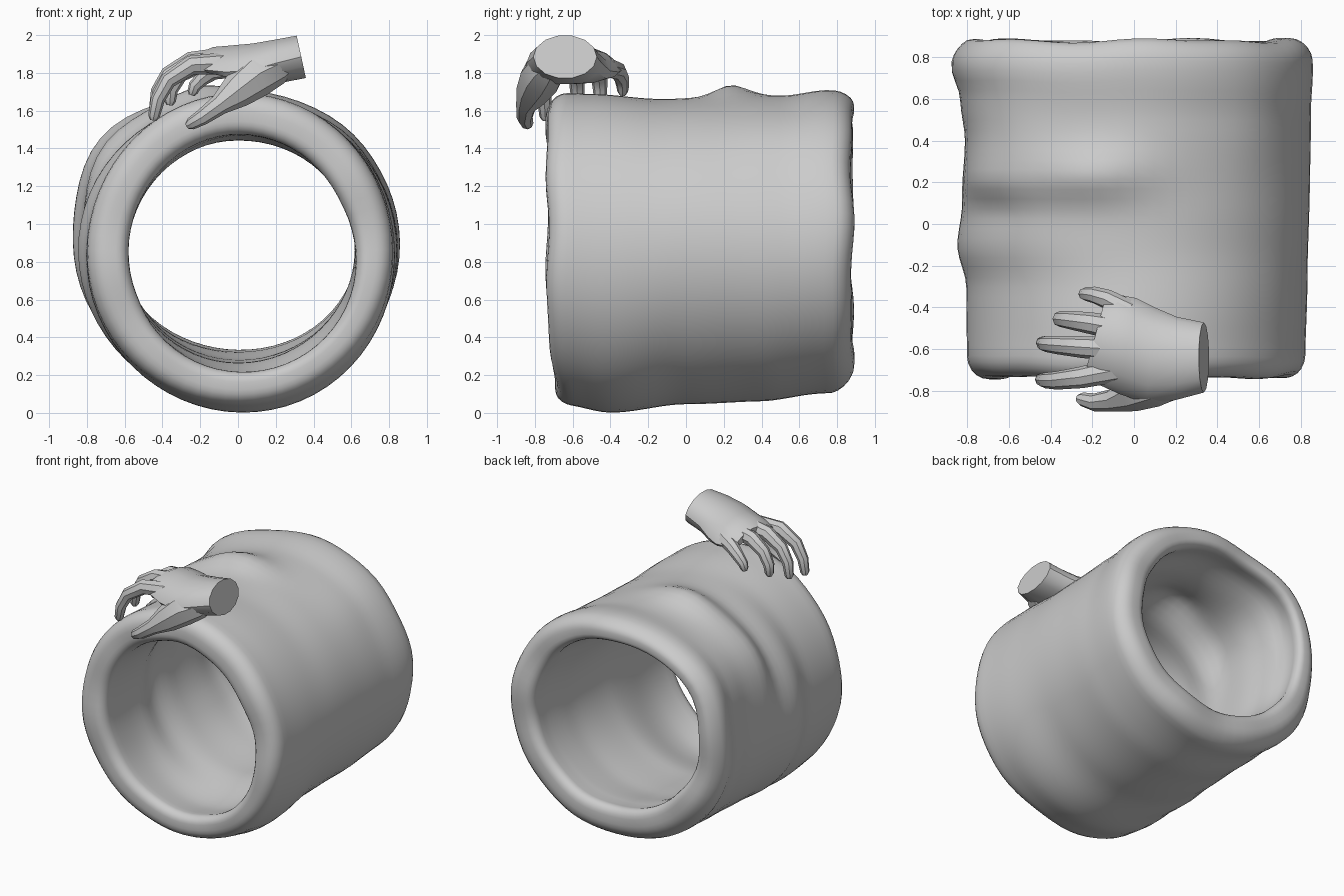
import bpy, bmesh
from math import sin, cos, pi, exp, radians
from mathutils import Vector

if "Cube" in bpy.data.objects:
    bpy.data.objects.remove(bpy.data.objects["Cube"])


def interp(table, y):
    """Smooth lookup of a (y, value) silhouette profile."""
    if y <= table[0][0]:
        return table[0][1]
    for (a, va), (b, vb) in zip(table, table[1:]):
        if y <= b:
            t = (y - a) / (b - a)
            return va + (vb - va) * t * t * (3 - 2 * t)
    return table[-1][1]


def finish(name, bm, angle):
    bmesh.ops.recalc_face_normals(bm, faces=bm.faces)
    me = bpy.data.meshes.new(name)
    bm.to_mesh(me)
    bm.free()
    ob = bpy.data.objects.new(name, me)
    bpy.context.collection.objects.link(ob)
    bpy.ops.object.select_all(action='DESELECT')
    bpy.context.view_layer.objects.active = ob
    ob.select_set(True)
    bpy.ops.object.shade_smooth_by_angle(angle=radians(angle))
    return ob


def bridge(bm, rings, closed):
    n = len(rings[0])
    pairs = list(zip(rings, rings[1:] + rings[:1])) if closed else list(zip(rings, rings[1:]))
    for a, b in pairs:
        for i in range(n):
            j = (i + 1) % n
            bm.faces.new((a[i], a[j], b[j], b[i]))


# Padded tube: silhouettes of the four sides along its length
TOP = [(-.7, 1.69), (-.5, 1.685), (-.15, 1.665), (.1, 1.67), (.5, 1.675), (.75, 1.705), (.87, 1.695)]
BOTTOM = [(-.7, .04), (-.4, .0), (0, .05), (.4, .06), (.75, .10), (.87, .12)]
LEFT = [(-.7, -.80), (-.3, -.80), (-.1, -.845), (.1, -.825), (.4, -.81), (.6, -.83), (.76, -.87), (.87, -.85)]
RIGHT = [(-.7, .82), (-.3, .835), (.2, .84), (.5, .845), (.75, .86), (.87, .855)]
FRONT, BACK, WALL, ROUND, LIP = -.735, .88, .22, .10, .07


def tube_point(th, y, depth):
    t, b, l, r = (interp(k, y) for k in (TOP, BOTTOM, LEFT, RIGHT))
    # bulging fold on the upper left of the back half, with a crease before it
    step = min(max((y - .03) / .2, 0), 1)
    step = step * step * (3 - 2 * step)
    d = .085 * exp(-((th - radians(140)) / .4) ** 2) * step * (1 - .25 * max(0, y - .3))
    d += .075 * exp(-((th - radians(103)) / .3) ** 2) * exp(-((y - .24) / .13) ** 2)
    d += .015 * exp(-((th - radians(48)) / .25) ** 2 - ((y - .5) / .3) ** 2)
    d += .004 * sin(3 * th + 5 * y)
    # wall thins at the back's upper left and the front's lower right
    back, fore = min(max(y / .7, 0), 1), min(max(-y / .6, 0), 1)
    thin = .085 * back * max(0, cos(th - radians(125))) + .05 * fore * max(0, cos(th - radians(-65)))
    depth *= 1 - thin / WALL
    rx, rz = (r - l) / 2 + d - depth, (t - b) / 2 + d - depth
    end = max(0, -y - .4) / .33
    wob = .008 * sin(5 * th + 1) + .006 * sin(9 * th)
    yy = y + wob * abs(y) + end * .05 * max(0, -sin(th)) ** 3
    return Vector(((l + r) / 2 + rx * cos(th), yy, max(0, (t + b) / 2 + rz * sin(th))))


prof = []
N = 30
a, b = FRONT + ROUND, BACK - ROUND
c, e = FRONT + LIP, BACK - LIP
prof += [(a + (b - a) * i / N, 0) for i in range(N)]
prof += [(b + ROUND * sin(k * pi / 10), ROUND * (1 - cos(k * pi / 10))) for k in range(6)]
prof += [(e + LIP * cos(k * pi / 10), WALL - LIP + LIP * sin(k * pi / 10)) for k in range(5)]
prof += [(e + (c - e) * i / N, WALL) for i in range(N)]
prof += [(c - LIP * sin(k * pi / 10), WALL - LIP * (1 - cos(k * pi / 10))) for k in range(6)]
prof += [(a - ROUND * cos(k * pi / 10), ROUND * (1 - sin(k * pi / 10))) for k in range(5)]
SEG = 64
bm = bmesh.new()
rings = [[bm.verts.new(tube_point(2 * pi * i / SEG, y, dp)) for i in range(SEG)] for y, dp in prof]
bridge(bm, rings, True)
finish("padded_tube", bm, 40)


# Hand: arched palm and wrist, cut flat at the wrist
def palm(bm, sections, sides=14):
    rings = []
    for x, yc, zc, hy, hz, arch, lean in sections:
        ring = []
        for i in range(sides):
            u, w = cos(2 * pi * i / sides), sin(2 * pi * i / sides)
            # wrist cut tilts in x; knuckle line slants in y
            px = x - .025 * w * (lean == 0) + lean * u
            ring.append(bm.verts.new((px, yc + hy * u, zc + hz * w - arch * u * u)))
        rings.append(ring)
    bridge(bm, rings, False)
    bm.faces.new(rings[0])
    bm.faces.new(rings[-1])


def digit(bm, pts, radii, sides=8):
    """Tapered bent finger with a rounded tip."""
    pts = [Vector(p) for p in pts]
    d = (pts[-1] - pts[-2]).normalized()
    pts.append(pts[-1] + d * radii[-1] * .7)
    radii = list(radii) + [radii[-1] * .55]
    rings = []
    for i, p in enumerate(pts):
        t = (pts[min(i + 1, len(pts) - 1)] - pts[max(i - 1, 0)]).normalized()
        s = t.cross(Vector((0, 1, 0))).normalized()
        v = t.cross(s)
        rings.append([bm.verts.new(p + radii[i] * (s * cos(2 * pi * k / sides) + v * sin(2 * pi * k / sides)))
                      for k in range(sides)])
    bridge(bm, rings, False)
    bm.faces.new(rings[0])
    bm.faces.new(rings[-1])


bm = bmesh.new()
palm(bm, [(.335, -.64, 1.885, .168, .115, 0, 0),
          (.20, -.645, 1.86, .20, .12, .01, .005),
          (.08, -.63, 1.85, .23, .11, .04, .02),
          (-.03, -.585, 1.865, .23, .085, .06, .04),
          (-.12, -.555, 1.88, .215, .062, .065, .05),
          (-.19, -.55, 1.875, .185, .035, .06, .05)])
FR = (.058, .052, .044, .038, .031)
# index, middle, ring and little fingers
digit(bm, [(-.08, -.70, 1.85), (-.25, -.735, 1.84), (-.37, -.75, 1.76), (-.425, -.75, 1.66), (-.445, -.745, 1.57)], FR)
digit(bm, [(-.09, -.60, 1.875), (-.25, -.59, 1.86), (-.37, -.58, 1.79), (-.425, -.575, 1.70), (-.44, -.57, 1.61)], FR)
digit(bm, [(-.08, -.50, 1.86), (-.21, -.475, 1.85), (-.31, -.46, 1.79), (-.355, -.455, 1.71), (-.36, -.455, 1.65)], FR)
digit(bm, [(-.02, -.42, 1.83), (-.13, -.36, 1.81), (-.19, -.34, 1.77), (-.23, -.335, 1.73), (-.24, -.335, 1.70)],
      (.055, .047, .040, .034, .028))
# thumb with its fleshy base
digit(bm, [(.29, -.69, 1.87), (.20, -.73, 1.84), (.09, -.765, 1.78), (-.01, -.81, 1.70), (-.10, -.845, 1.63),
           (-.19, -.855, 1.565), (-.25, -.84, 1.53)],
      (.05, .105, .115, .092, .055, .043, .033))
finish("resting_hand", bm, 35)
